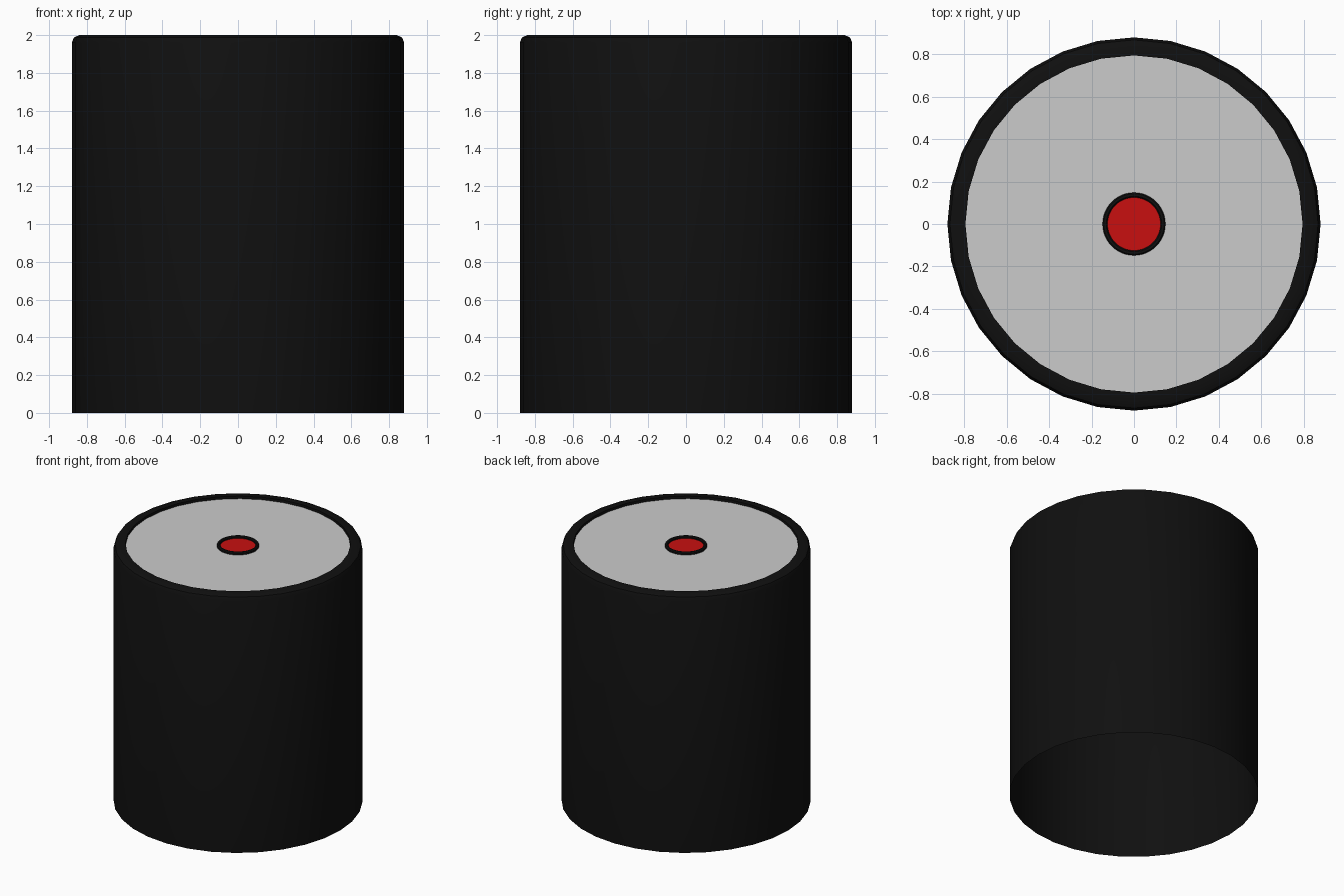
import bpy, bmesh, math

if "Cube" in bpy.data.objects:
    bpy.data.objects.remove(bpy.data.objects["Cube"])


def material(name, rgb):
    m = bpy.data.materials.new(name)
    m.diffuse_color = (*rgb, 1)
    m.use_nodes = True
    m.node_tree.nodes["Principled BSDF"].inputs["Base Color"].default_value = m.diffuse_color
    return m


def lathe(name, profile, sides, mat=None):
    """Spin (radius, z) points round z; a zero radius becomes a single pole."""
    bm = bmesh.new()
    verts = [bm.verts.new((r, 0, z)) for r, z in profile]
    edges = [bm.edges.new(p) for p in zip(verts, verts[1:])]
    bmesh.ops.spin(bm, geom=verts + edges, cent=(0, 0, 0), axis=(0, 0, 1),
                   angle=2 * math.pi, steps=sides)
    bmesh.ops.remove_doubles(bm, verts=bm.verts, dist=1e-4)
    bmesh.ops.recalc_face_normals(bm, faces=bm.faces)
    # outside faces must look outwards / upwards
    bm.normal_update()
    if sum(f.normal.dot(f.calc_center_median()) * f.calc_area() for f in bm.faces) < 0:
        bmesh.ops.reverse_faces(bm, faces=bm.faces)
    me = bpy.data.meshes.new(name)
    bm.to_mesh(me)
    bm.free()
    ob = bpy.data.objects.new(name, me)
    bpy.context.collection.objects.link(ob)
    if mat:
        me.materials.append(mat)
    bpy.ops.object.select_all(action='DESELECT')
    ob.select_set(True)
    bpy.context.view_layer.objects.active = ob
    bpy.ops.object.shade_smooth_by_angle(angle=math.radians(30))
    return ob


black = material("black", (0.005, 0.005, 0.005))
red = material("red", (0.58, 0.005, 0.005))

# open-bottomed casing with a rounded rim and a small inner lip
lathe("casing", [(0.88, 0), (0.88, 1.96), (0.868, 1.988), (0.84, 2.0),
                 (0.795, 2.0), (0.795, 1.98)], 32, black)

# recessed top plate
lathe("top_plate", [(0.795, 1.98), (0, 1.98)], 32)

# round bezel and button in the middle
lathe("button_bezel", [(0.148, 1.98), (0.148, 1.993), (0.142, 2.0),
                       (0.131, 2.0), (0.125, 1.993), (0.125, 1.98)], 48, black)
lathe("button", [(0.126, 1.983), (0, 1.983)], 48, red)
